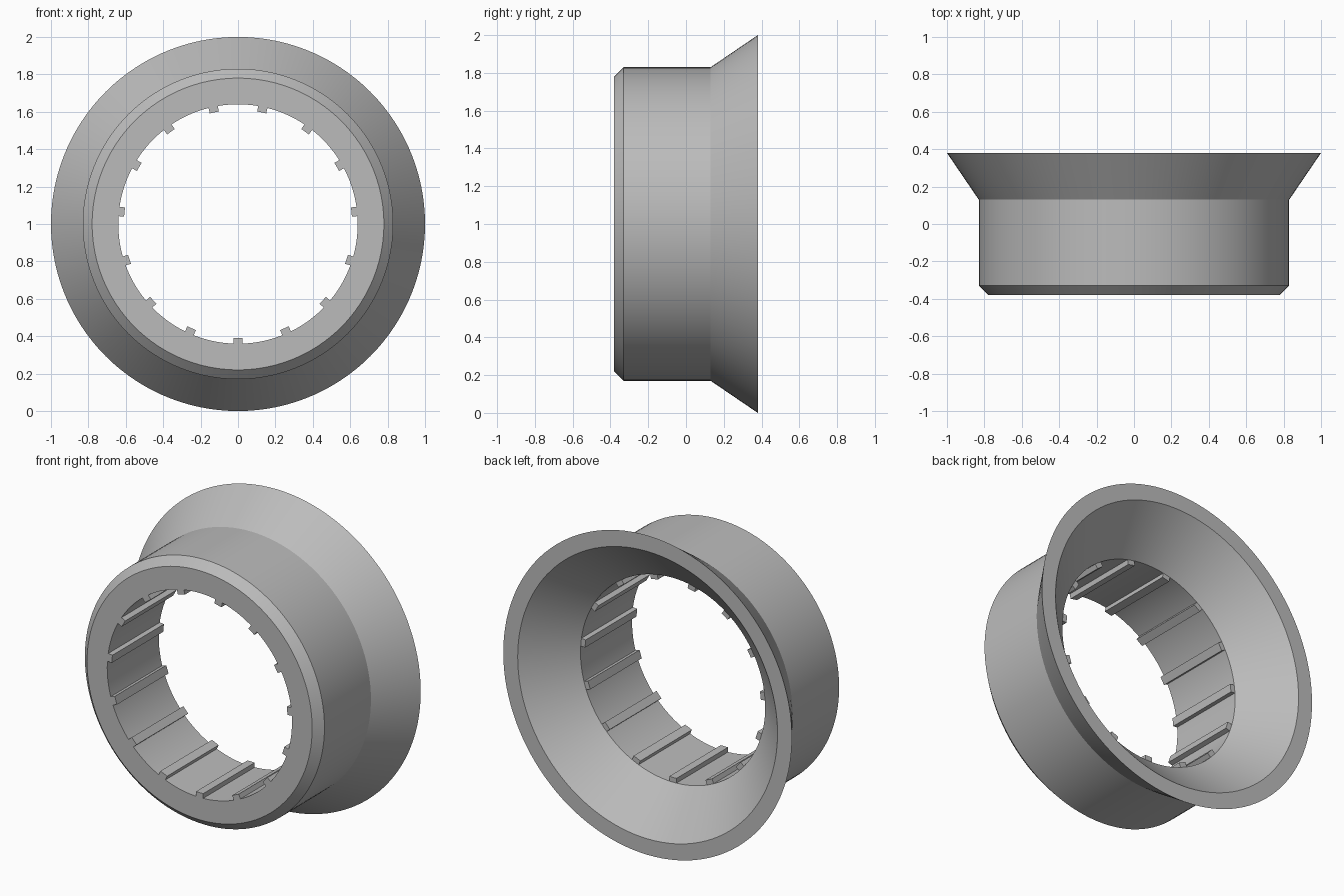
import bpy
import bmesh
import math
from mathutils import Matrix, Vector

cube = bpy.data.objects.get("Cube")
if cube:
    bpy.data.objects.remove(cube, do_unlink=True)

SEGMENTS = 120
RIBS = 15
CENTRE = Vector((0, 0, 1))
FRONT, THROAT, BACK = -0.38, 0.13, 0.38
BORE = 0.64

grey = bpy.data.materials.new("plain grey")
grey.use_nodes = True
colour = (0.5, 0.5, 0.5, 1)
grey.diffuse_color = colour
grey.node_tree.nodes["Principled BSDF"].inputs["Base Color"].default_value = colour


def make_object(name, bm):
    bmesh.ops.recalc_face_normals(bm, faces=bm.faces)
    mesh = bpy.data.meshes.new(name)
    bm.to_mesh(mesh)
    bm.free()
    mesh.materials.append(grey)
    obj = bpy.data.objects.new(name, mesh)
    bpy.context.collection.objects.link(obj)
    obj.location = CENTRE
    return obj


# Flared ring: closed (radius, depth) profile turned around the y axis
profile = [(BORE, FRONT), (0.78, FRONT), (0.83, FRONT + 0.05), (0.83, THROAT),
           (1.0, BACK), (0.90, BACK), (BORE, THROAT)]
bm = bmesh.new()
verts = [bm.verts.new((r, y, 0)) for r, y in profile]
edges = [bm.edges.new((v, verts[i - 1])) for i, v in enumerate(verts)]
bmesh.ops.spin(bm, geom=verts + edges, cent=(0, 0, 0), axis=(0, 1, 0),
               angle=math.tau, steps=SEGMENTS, use_duplicate=False)
bmesh.ops.remove_doubles(bm, verts=bm.verts, dist=0.0005)
ring = make_object("flared_ring", bm)
bpy.ops.object.select_all(action="DESELECT")
ring.select_set(True)
bpy.context.view_layer.objects.active = ring
bpy.ops.object.shade_smooth_by_angle(angle=math.radians(30))

# Grip ribs: thin bars along the bore, the first one at the bottom
bm = bmesh.new()
size = Matrix.Diagonal((0.05, THROAT - FRONT, 0.035, 1))
place = Matrix.Translation((0, (FRONT + THROAT) / 2, -0.6275))
for i in range(RIBS):
    turn = Matrix.Rotation(math.tau * i / RIBS, 4, "Y")
    bmesh.ops.create_cube(bm, size=1, matrix=turn @ place @ size)
make_object("grip_ribs", bm)
